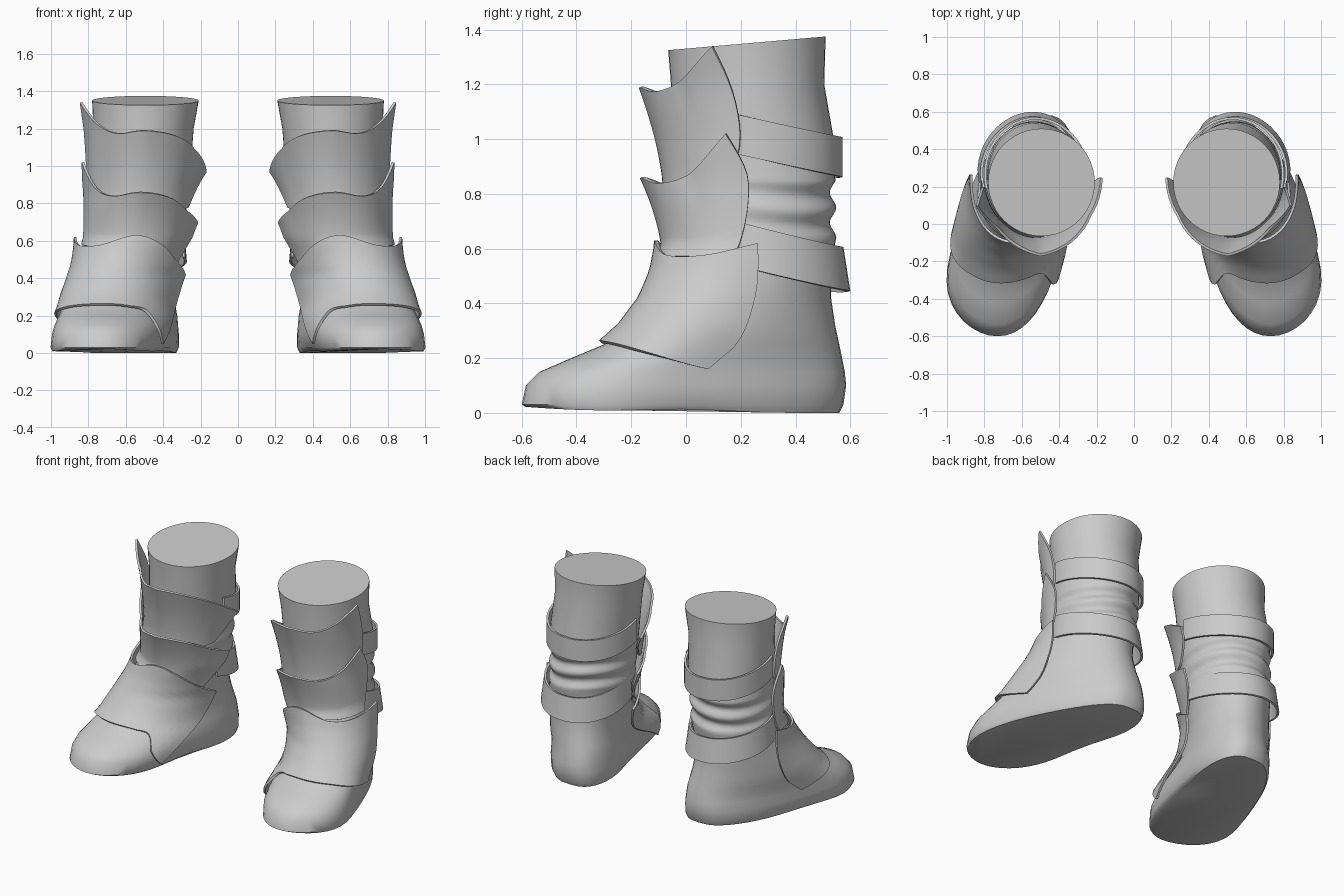
import bpy
import bmesh
from math import sin, cos, pi, radians, copysign
from mathutils import Vector

cube = bpy.data.objects.get("Cube")
if cube:
    bpy.data.objects.remove(cube, do_unlink=True)

grey = bpy.data.materials.new("plain grey")
grey.use_nodes = True
grey.diffuse_color = (0.6, 0.6, 0.6, 1)
grey.node_tree.nodes["Principled BSDF"].inputs["Base Color"].default_value = (0.6, 0.6, 0.6, 1)

# Boot cross-sections: z, toe y, heel y, heel x, toe x, heel half-width, toe half-width
SECTIONS = [
    (0.00, -0.585, 0.56, 0.49, 0.73, 0.25, 0.335),
    (0.03, -0.60, 0.575, 0.49, 0.73, 0.265, 0.35),
    (0.10, -0.585, 0.585, 0.49, 0.73, 0.265, 0.35),
    (0.15, -0.535, 0.58, 0.49, 0.73, 0.26, 0.34),
    (0.20, -0.42, 0.57, 0.49, 0.725, 0.255, 0.32),
    (0.25, -0.30, 0.56, 0.50, 0.715, 0.25, 0.305),
    (0.32, -0.22, 0.545, 0.515, 0.70, 0.245, 0.295),
    (0.42, -0.14, 0.53, 0.53, 0.67, 0.24, 0.27),
    (0.52, -0.09, 0.53, 0.54, 0.61, 0.245, 0.26),
    (0.62, -0.06, 0.545, 0.54, 0.55, 0.255, 0.26),
    (0.86, -0.05, 0.545, 0.53, 0.52, 0.26, 0.26),
    (1.00, -0.05, 0.54, 0.525, 0.51, 0.265, 0.265),
    (1.20, -0.055, 0.505, 0.51, 0.50, 0.268, 0.268),
    (1.35, -0.065, 0.51, 0.495, 0.495, 0.285, 0.285),
]
FOLD_LOW, FOLD_HIGH = 0.64, 0.86


def section(z):
    """Blend the two cross-sections around height z."""
    for a, b in zip(SECTIONS, SECTIONS[1:]):
        if z <= b[0]:
            break
    k = (z - a[0]) / (b[0] - a[0])
    return [p + (q - p) * k for p, q in zip(a, b)]


def skin(z, t):
    """Point on the boot: t is 0 at the heel, pi at the toe, positive outside."""
    _, toe, heel, x_heel, x_toe, w_heel, w_toe = section(z)
    f = (1 - cos(t)) / 2
    foot = max(0, 1 - z / 0.45)
    bow = 0.4 * foot * f * f * (1 - f)            # ball of the foot swings out
    waist = 0.03 * foot * (4 * f * (1 - f))**4    # narrow middle of the sole
    width = w_heel + (w_toe - w_heel) * f - waist
    blunt = 1 - 0.3 * foot * (1 - f)              # broad, rounded heel
    side = copysign(abs(sin(t))**blunt, sin(t))
    return Vector((x_heel + (x_toe - x_heel) * f + bow + width * side,
                   heel + (toe - heel) * f, z))


def outward(z, t):
    d = skin(z, t + 0.01) - skin(z, t - 0.01)
    return Vector((-d.y, d.x, 0)).normalized()


def curve(values, x):
    """Smooth curve through evenly spaced values, x from 0 to 1."""
    n = len(values) - 1
    i = min(int(x * n), n - 1)
    k = x * n - i
    p, q = values[i], values[i + 1]
    before = values[i - 1] if i else 2 * p - q
    after = values[i + 2] if i + 2 <= n else 2 * q - p
    m, o = (q - before) / 2, (after - p) / 2
    return p + m * k + (3 * (q - p) - 2 * m - o) * k**2 + (2 * (p - q) + m + o) * k**3


def finish(name, rows, closed=False, thickness=0):
    """Skin rows of points, mirror to the other boot, and shade."""
    bm = bmesh.new()
    grid = [[bm.verts.new(p) for p in row] for row in rows]
    count = len(rows[0])
    for low, high in zip(grid, grid[1:]):
        for i in range(count if closed else count - 1):
            j = (i + 1) % count
            bm.faces.new((low[i], low[j], high[j], high[i]))
    if closed:
        bm.faces.new(grid[0])
        bm.faces.new(grid[-1])
    bmesh.ops.recalc_face_normals(bm, faces=bm.faces)
    mesh = bpy.data.meshes.new(name)
    bm.to_mesh(mesh)
    bm.free()
    mesh.materials.append(grey)
    obj = bpy.data.objects.new(name, mesh)
    bpy.context.collection.objects.link(obj)
    if thickness:
        solid = obj.modifiers.new("thickness", 'SOLIDIFY')
        solid.thickness = thickness
        solid.offset = 0
    mirror = obj.modifiers.new("other boot", 'MIRROR')
    mirror.use_mirror_merge = False
    bpy.ops.object.select_all(action='DESELECT')
    obj.select_set(True)
    bpy.context.view_layer.objects.active = obj
    bpy.ops.object.convert(target='MESH')
    bpy.ops.object.shade_smooth_by_angle(angle=radians(50))


# Boot body, with cloth folds at the back of the ankle
heights = [s[0] for s in SECTIONS]
heights += [FOLD_LOW + (FOLD_HIGH - FOLD_LOW) * i / 18 for i in range(18)]
SIDES = 48
body = []
for z in sorted(heights):
    ring = []
    for i in range(SIDES):
        t = 2 * pi * i / SIDES
        p = skin(z, t)
        back = (1 + cos(t)) / 2
        if FOLD_LOW <= z < FOLD_HIGH:
            wave = cos((z - FOLD_LOW) * 2 * pi / 0.11 + 0.8 * sin(2 * t))
            p += outward(z, t) * (0.012 * wave - 0.008) * back
        if z == heights[0]:                       # lifted toe and arch
            p.z += 0.022 * (1 - back)**4 + 0.012 * (4 * back * (1 - back))**6
        if z == SECTIONS[-1][0]:
            p.z += 0.025 * cos(t)                 # sloping top
        ring.append(p)
    body.append(ring)
finish("boot_body", body, closed=True)


def plate(name, top, bottom, inner, outer, base, flare, ridge):
    """Creased guard: edge heights run inner to outer, reach angles bottom to top."""
    rows, cols = 12, 32
    points = []
    for r in range(rows + 1):
        v = r / rows
        row = []
        for c in range(cols + 1):
            u = 2 * c / cols - 1
            low, high = curve(bottom, c / cols), curve(top, c / cols)
            z = low + (high - low) * v
            reach = radians(curve(outer if u > 0 else inner, v))
            t = pi - u * reach
            out = base + flare * v**2 * (0.4 + 0.6 * u * u)
            out += ridge * v**1.5 * max(0, 1 - 1.6 * abs(u))
            row.append(skin(z, t) + outward(z, t) * out)
        points.append(row)
    finish(name, points, thickness=0.014)


plate("upper_shin_plate",
      top=(0.97, 1.08, 1.16, 1.19, 1.175, 1.22, 1.34),
      bottom=(0.78, 0.76, 0.76, 0.76, 0.76, 0.78, 0.85),
      inner=(68, 78, 86, 90), outer=(76, 82, 80, 70),
      base=0.022, flare=0.06, ridge=0.065)
plate("lower_shin_plate",
      top=(0.70, 0.76, 0.83, 0.86, 0.84, 0.88, 1.02),
      bottom=(0.45, 0.50, 0.56, 0.57, 0.57, 0.57, 0.58),
      inner=(72, 80, 85, 86), outer=(80, 86, 86, 74),
      base=0.02, flare=0.042, ridge=0.075)
plate("instep_plate",
      top=(0.42, 0.50, 0.585, 0.63, 0.575, 0.575, 0.62),
      bottom=(0.05, 0.215, 0.25, 0.26, 0.25, 0.215, 0.16),
      inner=(65, 81, 87, 88), outer=(94, 97, 97, 93),
      base=0.024, flare=0.045, ridge=0.008)


def strap(name, z_front, z_back, width, gap_front, gap_back, lean):
    """Band around the back of the shaft, dropping towards the heel."""
    rows = []
    for side in (-0.5, 0.5):
        row = []
        for i in range(29):
            t = radians(100) * (i / 14 - 1)
            back = (1 + cos(t)) / 2
            z = z_front + (z_back - z_front) * (2 * back - 1)
            z += 0.025 * min(0, sin(t))           # sits lower on the inner side
            gap = gap_front + (gap_back - gap_front) * (2 * back - 1) - lean * side * back
            p = skin(z, t) + outward(z, t) * gap
            p.z += width * side
            row.append(p)
        rows.append(row)
    finish(name, rows, thickness=0.014)


strap("upper_strap", 1.005, 0.935, 0.145, 0.013, 0.022, 0)
strap("lower_strap", 0.605, 0.525, 0.16, 0.013, 0.05, 0.025)
